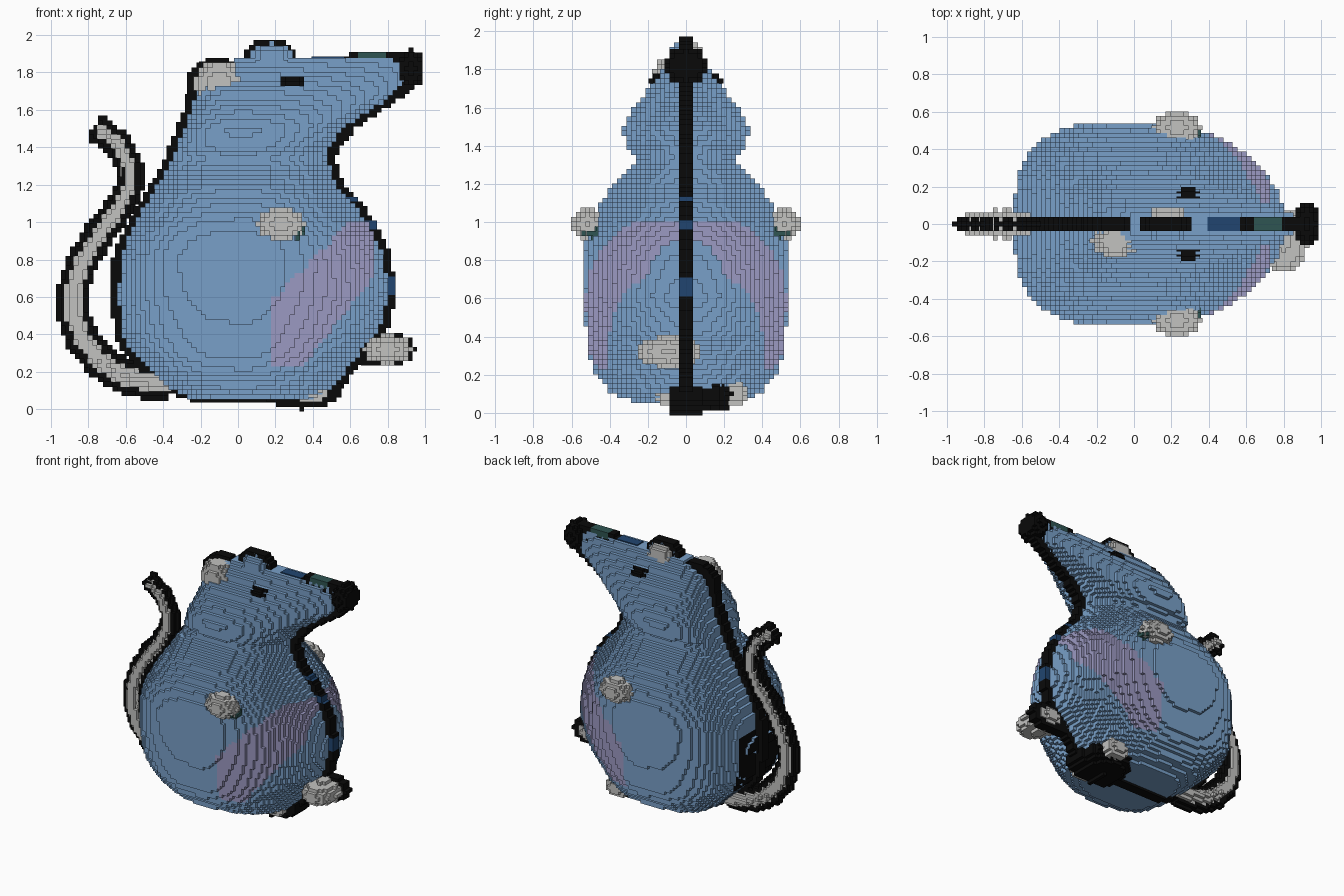
import bpy, bmesh, math
from mathutils import Vector

if "Cube" in bpy.data.objects:
    bpy.data.objects.remove(bpy.data.objects["Cube"])

VOXEL = 0.025


def material(name, rgb):
    m = bpy.data.materials.new(name)
    m.diffuse_color = (*rgb, 1)
    m.use_nodes = True
    bsdf = m.node_tree.nodes["Principled BSDF"]
    bsdf.inputs["Base Color"].default_value = (*rgb, 1)
    bsdf.inputs["Roughness"].default_value = 0.9
    return m


BLUE = material("fur_blue", (0.19, 0.35, 0.58))
LILAC = material("belly_lilac", (0.33, 0.32, 0.54))
PALE = material("pale_grey", (0.54, 0.54, 0.53))
BLACK = material("outline_black", (0.003, 0.003, 0.003))
TEAL = material("dark_teal", (0.028, 0.09, 0.085))
NAVY = material("dark_blue", (0.015, 0.06, 0.16))


def finish(name, mesh, mats, rule=None):
    """Turn a closed mesh into blocks and colour its faces by a rule."""
    ob = bpy.data.objects.new(name, mesh)
    bpy.context.collection.objects.link(ob)
    cos = [v.co for v in mesh.vertices]
    size = max(max(c[i] for c in cos) - min(c[i] for c in cos) for i in range(3))
    depth = max(1, math.ceil(math.log2(size / (VOXEL * 0.98))))
    mod = ob.modifiers.new("blocks", 'REMESH')
    mod.mode = 'BLOCKS'
    mod.octree_depth = depth
    mod.scale = min(0.99, size / (VOXEL * 2 ** depth))
    mod.use_remove_disconnected = False
    dg = bpy.context.evaluated_depsgraph_get()
    dg.update()
    blocks = bpy.data.meshes.new_from_object(ob.evaluated_get(dg))
    ob.modifiers.clear()
    ob.data = blocks
    blocks.name = name
    blocks.materials.clear()
    for m in mats:
        blocks.materials.append(m)
    for p in blocks.polygons:
        p.use_smooth = False
        p.material_index = rule(p.center, p.normal) if rule else 0
    return ob


def to_mesh(bm, name):
    bmesh.ops.recalc_face_normals(bm, faces=bm.faces)
    me = bpy.data.meshes.new(name)
    bm.to_mesh(me)
    bm.free()
    return me


def ellipsoid(name, centre, radii, mats, rule=None):
    bm = bmesh.new()
    bmesh.ops.create_uvsphere(bm, u_segments=24, v_segments=16, radius=1)
    for v in bm.verts:
        v.co = Vector([c + r * k for c, r, k in zip(centre, radii, v.co)])
    return finish(name, to_mesh(bm, name), mats, rule)


def slab(name, outline, half):
    """Extrude a side outline (x, z) across the middle plane."""
    bm = bmesh.new()
    face = bm.faces.new([bm.verts.new((x, -half, z)) for x, z in outline])
    out = bmesh.ops.extrude_face_region(bm, geom=[face])
    for v in out["geom"]:
        if isinstance(v, bmesh.types.BMVert):
            v.co.y = half
    return to_mesh(bm, name)


def disc(name, x, z, rx, rz, half=0.04):
    pts = [(x + rx * math.cos(a * math.pi / 16), z + rz * math.sin(a * math.pi / 16))
           for a in range(32)]
    return finish(name, slab(name, pts, half), [BLACK])


def tube(name, path, radii, y_scale, mat):
    cu = bpy.data.curves.new(name, 'CURVE')
    cu.dimensions = '3D'
    cu.bevel_depth = 1
    cu.bevel_resolution = 4
    cu.use_fill_caps = True
    sp = cu.splines.new('POLY')
    sp.points.add(len(path) - 1)
    for p, (x, z), r in zip(sp.points, path, radii):
        p.co = (x, 0, z, 1)
        p.radius = r
    tmp = bpy.data.objects.new(name + "_path", cu)
    bpy.context.collection.objects.link(tmp)
    dg = bpy.context.evaluated_depsgraph_get()
    dg.update()
    me = bpy.data.meshes.new_from_object(tmp.evaluated_get(dg))
    bpy.data.objects.remove(tmp)
    for v in me.vertices:
        v.co.y *= y_scale
    bm = bmesh.new()
    bm.from_mesh(me)
    bmesh.ops.remove_doubles(bm, verts=bm.verts, dist=1e-4)
    return finish(name, to_mesh(bm, name), [mat])


# Body and head: height, back x, front x, half width
PROFILE = [
    (0.06, -0.26, 0.42, 0.28), (0.11, -0.36, 0.52, 0.40), (0.20, -0.47, 0.58, 0.47),
    (0.30, -0.57, 0.65, 0.51), (0.40, -0.62, 0.75, 0.52), (0.60, -0.64, 0.81, 0.54),
    (0.80, -0.63, 0.78, 0.55), (0.90, -0.60, 0.75, 0.54), (1.00, -0.55, 0.69, 0.51),
    (1.10, -0.49, 0.62, 0.45), (1.20, -0.43, 0.53, 0.38), (1.30, -0.37, 0.49, 0.28),
    (1.35, -0.35, 0.48, 0.26), (1.40, -0.33, 0.49, 0.32), (1.50, -0.29, 0.57, 0.33),
    (1.60, -0.25, 0.72, 0.27), (1.70, -0.22, 0.86, 0.20), (1.75, -0.20, 0.90, 0.16),
    (1.80, -0.16, 0.92, 0.12), (1.87, -0.02, 0.90, 0.06),
]


def body_mesh(seg=48):
    bm = bmesh.new()
    rings = []
    for z, back, front, half in PROFILE:
        mid = 0.05
        ring = []
        for i in range(seg):
            a = 2 * math.pi * i / seg
            c, s = math.cos(a), math.sin(a)
            e = 1.0 if c >= 0 else 2 / 3.3      # rounded front, squarer back
            reach = front - mid if c >= 0 else mid - back
            x = mid + math.copysign(abs(c) ** e, c) * reach
            y = math.copysign(abs(s) ** e, s) * half
            ring.append(bm.verts.new((x, y, z)))
        rings.append(ring)
    for a, b in zip(rings, rings[1:]):
        for i in range(seg):
            j = (i + 1) % seg
            bm.faces.new((a[i], a[j], b[j], b[i]))
    bm.faces.new(rings[0])
    bm.faces.new(rings[-1])
    return to_mesh(bm, "body")


def body_colour(c, n):
    if (0.17 < c.x < 0.73 and 0.23 < c.z < 1.0
            and 1.25 * c.x - 0.2 < c.z < c.x + 0.4):
        return 1                                # belly patches
    if c.x < -0.57 and abs(c.y) < 0.25 and 0.3 < c.z < 0.72 and n.x < -0.5:
        return 2                                # dark lower back
    return 0


finish("body", body_mesh(), [BLUE, LILAC, BLACK], body_colour)

# Dark ridge around the side outline
W = 0.042
back = [(b - W, z) for z, b, f, h in PROFILE if z < 1.78]
front = [(f + W + (0.02 if 1.38 < z < 1.72 else 0), z) for z, b, f, h in PROFILE if z < 1.78]
ridge = ([(-0.26, 0.045)] + back + [(-0.2, 1.86), (0.02, 1.86), (0.07, 1.82), (0.3, 1.86),
         (0.6, 1.9), (0.93, 1.9)] + front[::-1] + [(0.42, 0.045)])


def ridge_colour(c, n):
    if c.z > 1.85 and 0.36 < c.x < 0.56:
        return 1
    if c.z > 1.85 and 0.63 < c.x < 0.79:
        return 2
    if c.x > 0.5 and (0.62 < c.z < 0.72 or 0.95 < c.z < 1.0 or 1.1 < c.z < 1.14):
        return 1
    return 0


finish("outline_ridge", slab("outline_ridge", ridge, 0.04), [BLACK, NAVY, TEAL], ridge_colour)

# Ears with their dark rims
disc("right_ear_rim", -0.11, 1.74, 0.165, 0.14)
ellipsoid("right_ear", (-0.10, -0.09, 1.74), (0.13, 0.09, 0.125), [PALE])
disc("left_ear_rim", 0.17, 1.86, 0.145, 0.125)
ellipsoid("left_ear", (0.18, 0, 1.855), (0.12, 0.10, 0.105), [BLUE, PALE],
          lambda c, n: 1 if c.y > 0.04 else 0)

# Nose
ellipsoid("nose", (0.925, 0, 1.82), (0.075, 0.11, 0.105), [BLACK])

# Eyes and front paws
for side, s in (("right", -1), ("left", 1)):
    ellipsoid(side + "_eye", (0.29, s * 0.135, 1.74), (0.066, 0.055, 0.05), [BLACK])
    ellipsoid(side + "_front_paw", (0.23, s * 0.515, 0.99), (0.13, 0.085, 0.085), [PALE])
    ellipsoid(side + "_paw_shade", (0.32, s * 0.46, 0.94), (0.05, 0.08, 0.03), [TEAL])

# Raised foot
disc("raised_foot_rim", 0.77, 0.32, 0.18, 0.10)
ellipsoid("raised_foot", (0.80, -0.09, 0.32), (0.13, 0.17, 0.08), [PALE])

# Lower foot: dark sole with pale ends
ellipsoid("lower_foot_sole", (0.34, 0.09, 0.10), (0.20, 0.20, 0.10), [BLACK])
disc("lower_foot_rim", 0.34, 0.10, 0.21, 0.10, 0.08)
for name, y in (("lower_foot_right", -0.10), ("lower_foot_left", 0.26)):
    ellipsoid(name, (0.39, y, 0.10), (0.10, 0.06, 0.07), [PALE])

# Tail and its dark rim
TAIL = [(-0.36, 0.14), (-0.50, 0.15), (-0.62, 0.18), (-0.74, 0.26), (-0.83, 0.37),
        (-0.88, 0.50), (-0.88, 0.64), (-0.83, 0.79), (-0.74, 0.94), (-0.64, 1.07),
        (-0.58, 1.19), (-0.58, 1.30), (-0.64, 1.42), (-0.75, 1.50)]
taper = [0.056 - 0.020 * i / (len(TAIL) - 1) for i in range(len(TAIL))]
tube("tail", TAIL, taper, 1.5, PALE)
tube("tail_rim", TAIL[:-1] + [(-0.77, 1.51)], [min(0.10, r * 1.2 + 0.03) for r in taper], 0.5, BLACK)
